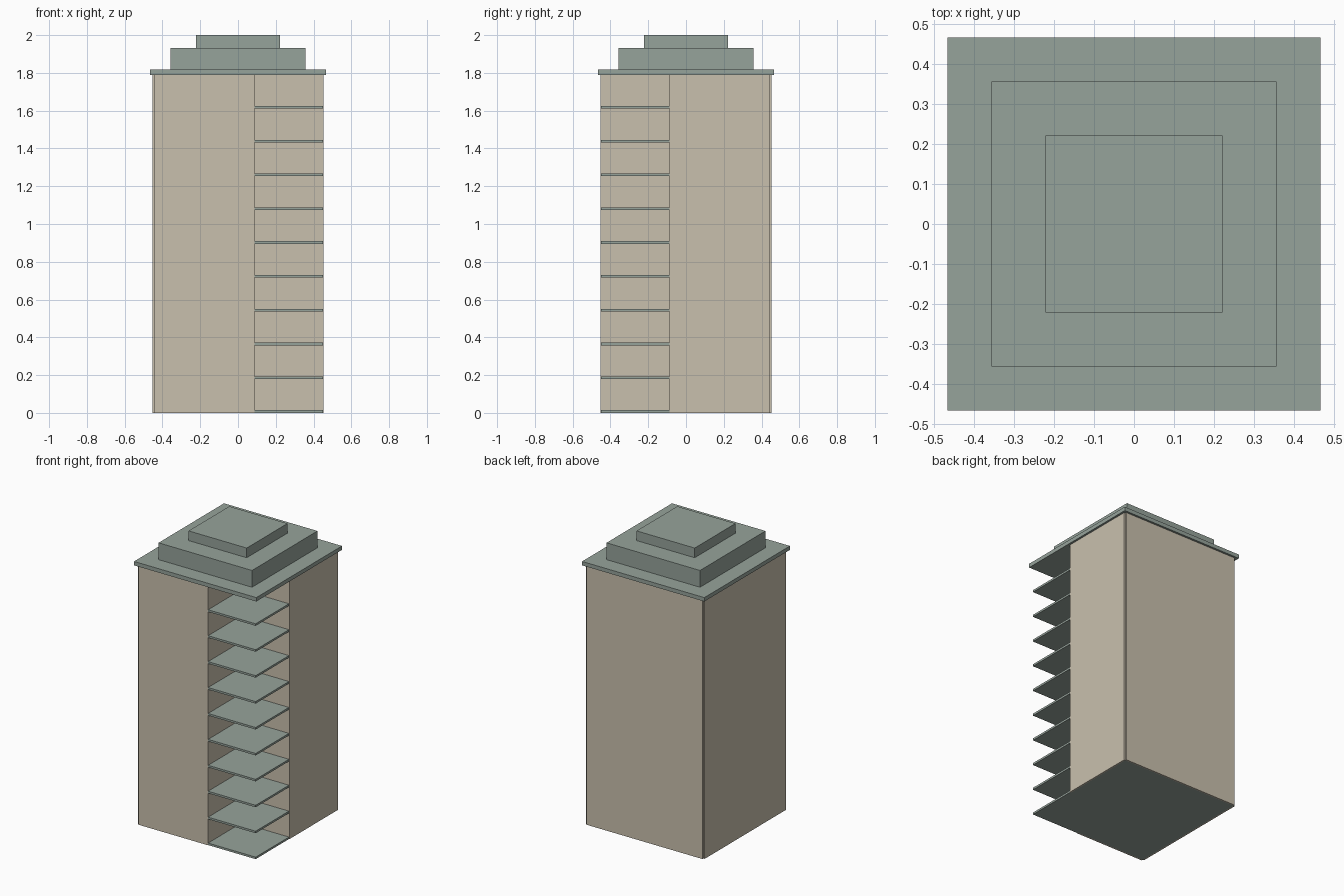
import bpy, bmesh

if "Cube" in bpy.data.objects:
    bpy.data.objects.remove(bpy.data.objects["Cube"])

H = 0.467     # roof slab half width
OUT = 0.453   # outer facade
CORE = 0.443  # inner core
CUT = 0.087   # corner recess start
ROOF_Z = 1.79


def material(name, rgb):
    m = bpy.data.materials.new(name)
    m.diffuse_color = (*rgb, 1)
    m.use_nodes = True
    m.node_tree.nodes["Principled BSDF"].inputs["Base Color"].default_value = m.diffuse_color
    return m


beige = material("warm beige wall", (0.584, 0.527, 0.423))
green = material("grey green concrete", (0.305, 0.366, 0.328))


def prism(name, pts, z0, z1, mat):
    """Extrude a counter-clockwise outline from z0 to z1."""
    bm = bmesh.new()
    face = bm.faces.new([bm.verts.new((x, y, z0)) for x, y in pts])
    ext = bmesh.ops.extrude_face_region(bm, geom=[face], use_keep_orig=True)
    for v in ext["geom"]:
        if isinstance(v, bmesh.types.BMVert):
            v.co.z = z1
    bmesh.ops.recalc_face_normals(bm, faces=bm.faces)
    me = bpy.data.meshes.new(name)
    bm.to_mesh(me)
    bm.free()
    me.materials.append(mat)
    ob = bpy.data.objects.new(name, me)
    bpy.context.collection.objects.link(ob)
    return ob


def box(name, x0, x1, y0, y1, z0, z1, mat):
    return prism(name, [(x0, y0), (x1, y0), (x1, y1), (x0, y1)], z0, z1, mat)


# L-shaped tower core with the front right corner left open
prism("tower_core", [(-CORE, -CORE), (CUT, -CORE), (CUT, -CUT),
                     (CORE, -CUT), (CORE, CORE), (-CORE, CORE)],
      0.013, ROOF_Z, beige)

# Thin facade panels, one per side
box("front_panel", -CORE, CUT, -OUT, -CORE, 0, ROOF_Z, beige)
box("right_panel", CORE, OUT, -CUT, CORE, 0, ROOF_Z, beige)
box("back_panel", -CORE, CORE, CORE, OUT, 0, ROOF_Z, beige)
box("left_panel", -OUT, -CORE, -CORE, CORE, 0, ROOF_Z, beige)

# Ground plate under the core
box("ground_plate", -CORE, CORE, -CORE, CORE, 0, 0.013, green)

# Balcony floors in the open corner
for i in range(10):
    z = i * ROOF_Z / 10
    box(f"balcony_floor_{i + 1}", CUT, 0.45, -0.45, -CUT, z, z + 0.014, green)

# Stepped roof
for name, r, z0, z1 in (("roof_slab", H, ROOF_Z, 1.817),
                        ("roof_lower_tier", 0.357, 1.817, 1.933),
                        ("roof_upper_tier", 0.222, 1.933, 2.0)):
    box(name, -r, r, -r, r, z0, z1, green)
